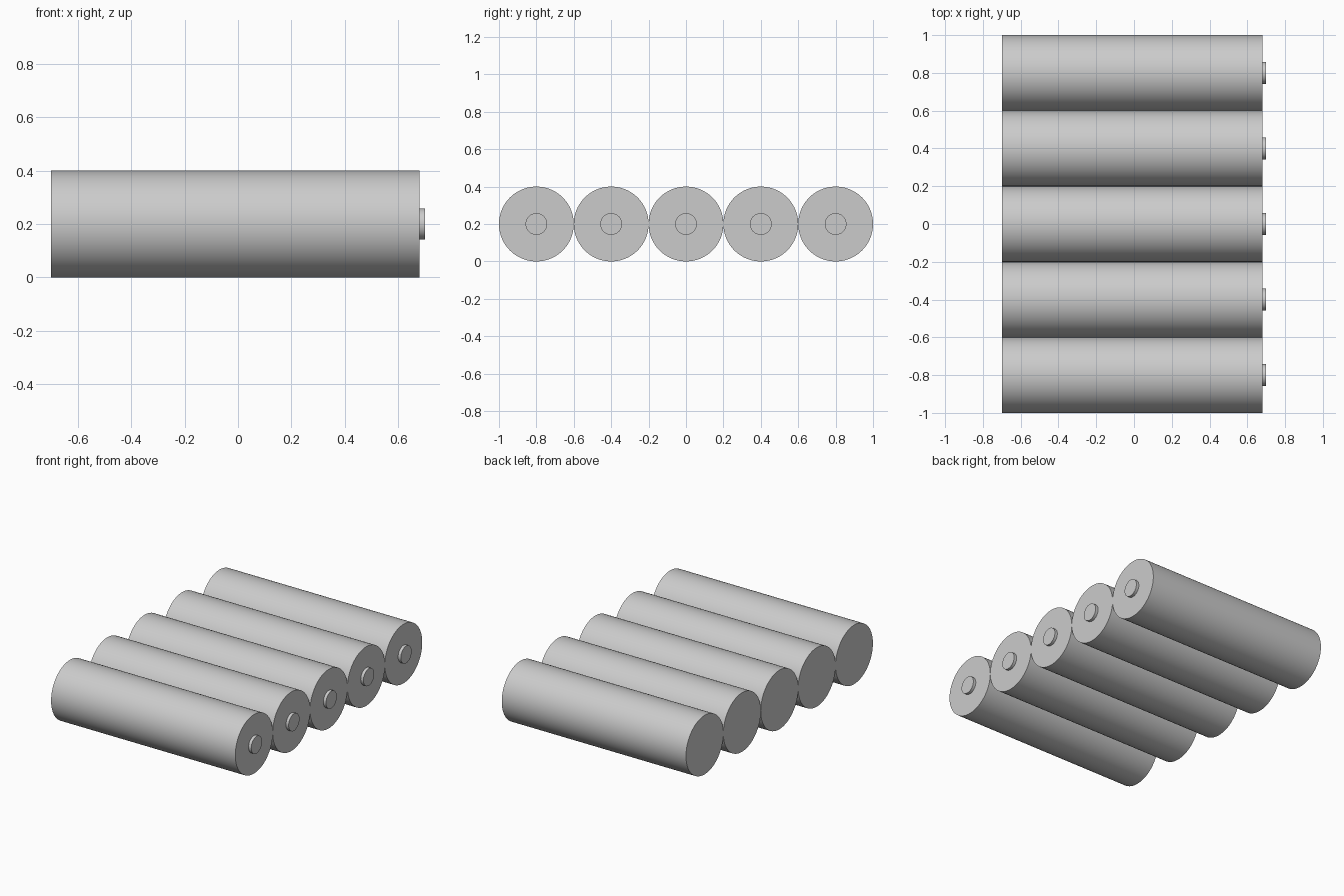
import bpy
import math

if "Cube" in bpy.data.objects:
    bpy.data.objects.remove(bpy.data.objects["Cube"])

RADIUS = 0.2
BACK, SHOULDER, TIP = -0.7, 0.68, 0.7


def x_cylinder(name, radius, x0, x1, y):
    bpy.ops.mesh.primitive_cylinder_add(
        vertices=96, radius=radius, depth=x1 - x0,
        location=((x0 + x1) / 2, y, RADIUS), rotation=(0, math.pi / 2, 0))
    obj = bpy.context.object
    obj.name = name
    bpy.ops.object.shade_smooth_by_angle(angle=math.radians(30))
    return obj


# Row of five touching battery cells, terminals facing +x
for i in range(5):
    y = (i - 2) * 2 * RADIUS
    # Main cell body
    x_cylinder(f"cell_body_{i + 1}", RADIUS, BACK, SHOULDER, y)
    # Raised contact button
    x_cylinder(f"cell_terminal_{i + 1}", 0.058, SHOULDER, TIP, y)
